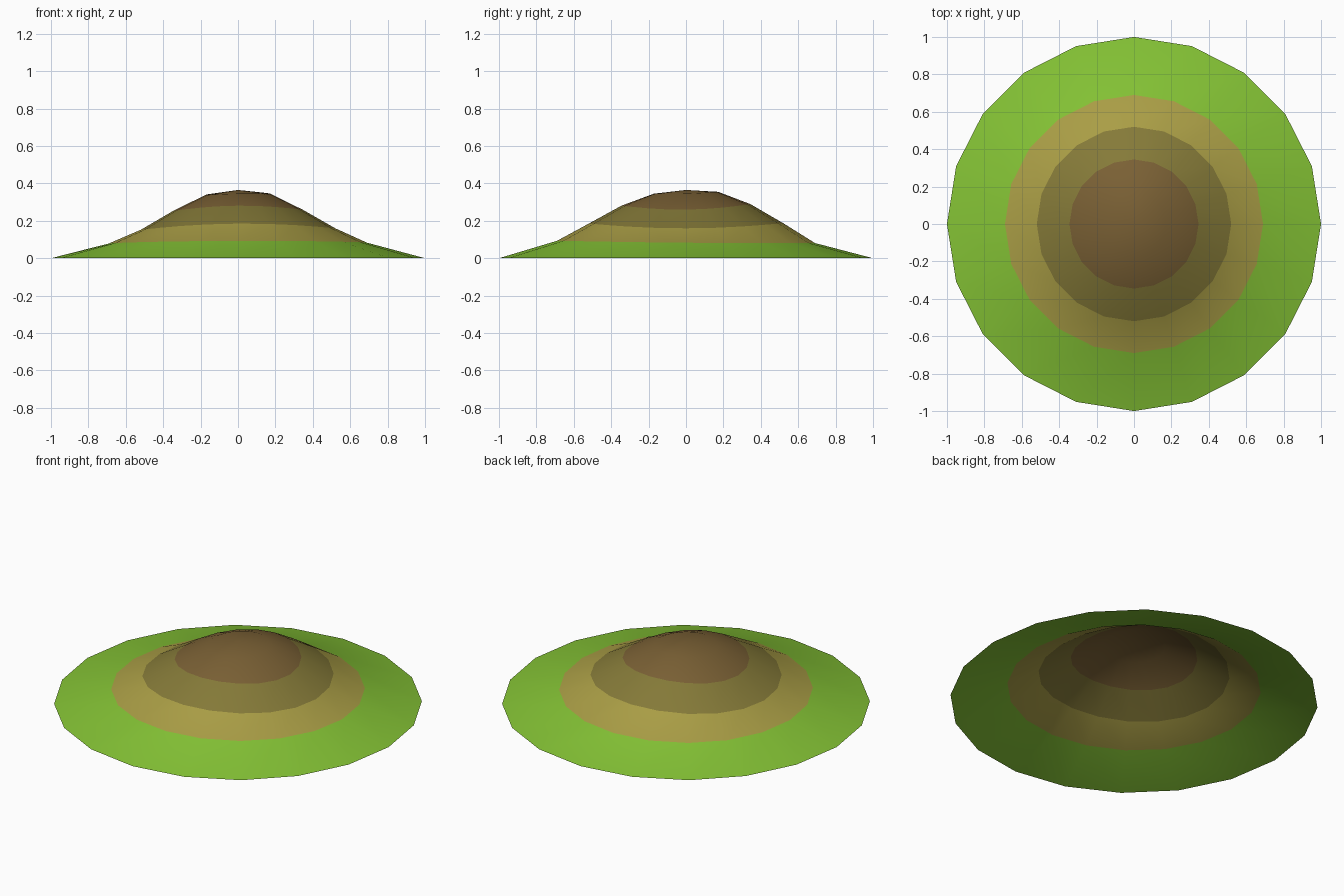
import bpy, bmesh
from math import cos, sin, tau

if "Cube" in bpy.data.objects:
    bpy.data.objects.remove(bpy.data.objects["Cube"])

SIDES = 20
# ring: radius, mean height, bulge toward front/back, tilt in x, tilt in y
RINGS = [
    (1.00, 0.000, 0.000, 0.000, 0.000),
    (0.69, 0.084, 0.003, 0.002, -0.006),
    (0.52, 0.171, 0.015, 0.004, 0.001),
    (0.345, 0.271, 0.014, 0.003, 0.004),
    (0.172, 0.346, 0.004, 0.003, 0.005),
]
APEX = 0.365


def material(name, rgb):
    m = bpy.data.materials.new(name)
    m.diffuse_color = (*rgb, 1)
    m.use_nodes = True
    m.node_tree.nodes["Principled BSDF"].inputs["Base Color"].default_value = m.diffuse_color
    return m


mats = [
    material("grass", (0.23, 0.54, 0.035)),
    material("dry_grass", (0.40, 0.34, 0.06)),
    material("olive_soil", (0.235, 0.195, 0.04)),
    material("brown_soil", (0.195, 0.118, 0.035)),
]

# open mound surface: concentric rings closed by a fan at the top
bm = bmesh.new()
rings = []
for r, z, bulge, tx, ty in RINGS:
    ring = []
    for i in range(SIDES):
        a = tau * i / SIDES
        h = z - bulge * cos(2 * a) + tx * cos(a) + ty * sin(a)
        ring.append(bm.verts.new((r * cos(a), r * sin(a), h)))
    rings.append(ring)
apex = bm.verts.new((0, 0, APEX))

for k in range(len(rings)):
    for i in range(SIDES):
        j = (i + 1) % SIDES
        low = rings[k]
        if k + 1 < len(rings):
            up = rings[k + 1]
            f = bm.faces.new((low[i], low[j], up[j], up[i]))
        else:
            f = bm.faces.new((low[i], low[j], apex))
        f.material_index = min(k, 3)
        f.smooth = True

mesh = bpy.data.meshes.new("hill")
bm.to_mesh(mesh)
bm.free()
for m in mats:
    mesh.materials.append(m)
hill = bpy.data.objects.new("hill", mesh)
bpy.context.collection.objects.link(hill)
